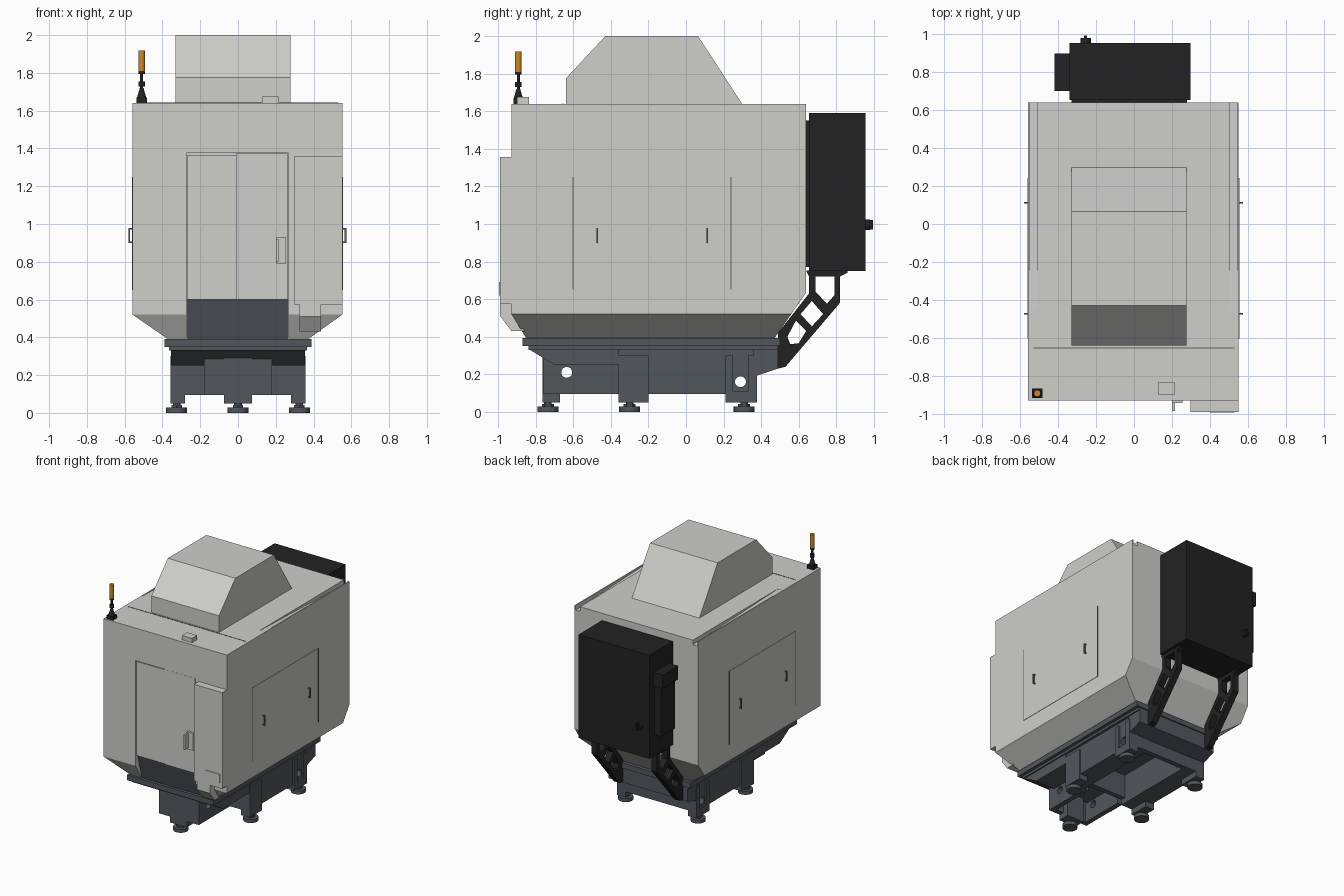
import bpy, bmesh, math
from mathutils import Matrix

if "Cube" in bpy.data.objects:
    bpy.data.objects.remove(bpy.data.objects["Cube"])


def material(name, rgb):
    m = bpy.data.materials.new(name)
    m.diffuse_color = (*rgb, 1)
    m.use_nodes = True
    m.node_tree.nodes["Principled BSDF"].inputs["Base Color"].default_value = m.diffuse_color
    return m


GREY = material("light_grey", (0.62, 0.62, 0.60))
SLATE = material("slate", (0.085, 0.095, 0.11))
BLACK = material("black", (0.016, 0.016, 0.017))
AMBER = material("amber", (0.60, 0.25, 0.02))
SEAM = material("seam_grey", (0.12, 0.12, 0.12))


def finish(name, bm, mat):
    bmesh.ops.recalc_face_normals(bm, faces=bm.faces)
    me = bpy.data.meshes.new(name)
    bm.to_mesh(me)
    bm.free()
    me.materials.append(mat)
    ob = bpy.data.objects.new(name, me)
    bpy.context.collection.objects.link(ob)
    return ob


def box(name, x, y, z, mat):
    bm = bmesh.new()
    bmesh.ops.create_cube(bm, size=1)
    for v in bm.verts:
        for i, r in enumerate((x, y, z)):
            v.co[i] = r[0] if v.co[i] < 0 else r[1]
    return finish(name, bm, mat)


def prism(name, pts, x0, x1, mat):
    """Extrude a (y, z) outline from x0 to x1."""
    bm = bmesh.new()
    a = [bm.verts.new((x0, *p)) for p in pts]
    b = [bm.verts.new((x1, *p)) for p in pts]
    bm.faces.new(a)
    bm.faces.new(b[::-1])
    n = len(pts)
    for i in range(n):
        j = (i + 1) % n
        bm.faces.new((a[i], b[i], b[j], a[j]))
    return finish(name, bm, mat)


def cyl(name, loc, r, h, mat, axis="Z", r2=None, seg=24):
    rot = {"Z": Matrix(), "X": Matrix.Rotation(math.pi / 2, 4, "Y"),
           "Y": Matrix.Rotation(math.pi / 2, 4, "X")}[axis]
    bm = bmesh.new()
    bmesh.ops.create_cone(bm, cap_ends=True, segments=seg, radius1=r,
                          radius2=r if r2 is None else r2, depth=h,
                          matrix=Matrix.Translation(loc) @ rot)
    ob = finish(name, bm, mat)
    select(ob)
    bpy.ops.object.shade_smooth_by_angle(angle=math.radians(40))
    return ob


def select(ob):
    bpy.ops.object.select_all(action="DESELECT")
    ob.select_set(True)
    bpy.context.view_layer.objects.active = ob


def cut(ob, cutter):
    mod = ob.modifiers.new("cut", "BOOLEAN")
    mod.operation = "DIFFERENCE"
    mod.solver = "EXACT"
    mod.object = cutter
    select(ob)
    bpy.ops.object.modifier_apply(modifier=mod.name)
    bpy.data.objects.remove(cutter)


# Enclosure: straight walls with a tapered hopper underneath
bm = bmesh.new()
for s, xs, xb in ((-1, -0.558, -0.37), (1, 0.552, 0.37)):
    for y, z in ((-0.93, 1.64), (0.64, 1.64), (0.64, 0.635), (0.56, 0.52), (-0.93, 0.52)):
        bm.verts.new((xs, y, z))
    for y in (-0.85, 0.47):
        bm.verts.new((xb, y, 0.39))
bmesh.ops.convex_hull(bm, input=bm.verts)
bmesh.ops.dissolve_limit(bm, angle_limit=0.01, verts=bm.verts, edges=bm.edges)
body = finish("enclosure", bm, GREY)

# Door opening and sloping roof gutters
cut(body, prism("opening_cutter", [(-1.1, 1.375), (-0.90, 1.375), (-0.90, 0.60),
                                   (-0.84, 0.37), (-1.1, 0.37)], -0.272, 0.267, GREY))
for x0, x1 in ((-0.550, -0.51), (0.504, 0.544)):
    cut(body, prism("gutter_cutter", [(-0.45, 1.639), (0.7, 1.60), (0.7, 1.7), (-0.45, 1.7)],
                    x0, x1, GREY))

# Sliding doors, tray below them, door handle
box("left_door", (-0.268, -0.01), (-0.918, -0.89), (0.60, 1.365), GREY)
box("right_door", (-0.01, 0.263), (-0.926, -0.89), (0.60, 1.372), GREY)
prism("chip_tray", [(-0.905, 0.602), (-0.845, 0.385), (-0.80, 0.385), (-0.80, 0.602)],
      -0.271, 0.266, SLATE)
box("door_handle_plate", (0.20, 0.255), (-0.945, -0.92), (0.79, 0.93), GREY)
box("door_handle_grip", (0.20, 0.215), (-0.985, -0.945), (0.80, 0.92), GREY)

# Control console with a lower tongue and a small framed plate
box("console", (0.297, 0.552), (-0.99, -0.92), (0.575, 1.358), GREY)
prism("console_tongue", [(-0.99, 0.58), (-0.99, 0.51), (-0.93, 0.43), (-0.86, 0.43), (-0.90, 0.58)],
      0.325, 0.44, GREY)
box("console_plate", (0.40, 0.53), (-0.995, -0.985), (0.62, 0.69), GREY)

# Roof hood, small roof box, roof seam
prism("roof_hood", [(-0.64, 1.63), (-0.64, 1.775), (-0.43, 2.0), (0.065, 2.0), (0.305, 1.63)],
      -0.33, 0.277, GREY)
box("roof_box", (0.127, 0.217), (-0.90, -0.835), (1.63, 1.675), GREY)
box("roof_seam", (-0.53, 0.53), (-0.657, -0.652), (1.635, 1.642), SEAM)

# Side service panels, seams and U handles on both sides
for s, xw in ((-1, -0.558), (1, 0.552)):
    def span(a, b):
        return tuple(sorted((xw + s * a, xw + s * b)))
    box("side_panel", span(-0.01, 0.003), (-0.60, 0.24), (0.65, 1.25), GREY)
    for y in (-0.602, 0.24):
        box("side_seam", span(-0.01, 0.004), (y - 0.003, y + 0.003), (0.65, 1.25), SEAM)
    for y in (-0.472, 0.112):
        box("side_handle_bar", span(0.013, 0.022), (y - 0.004, y + 0.004), (0.90, 0.98), SEAM)
        for z in (0.90, 0.972):
            box("side_handle_leg", span(-0.01, 0.018), (y - 0.004, y + 0.004), (z, z + 0.008), SEAM)

# Signal beacon
bx, by = -0.51, -0.893
box("beacon_base", (bx - 0.028, bx + 0.028), (by - 0.025, by + 0.025), (1.635, 1.67), BLACK)
cyl("beacon_cone", (bx, by, 1.695), 0.024, 0.05, BLACK, r2=0.010)
cyl("beacon_stem", (bx, by, 1.765), 0.008, 0.10, BLACK)
cyl("beacon_joint", (bx, by, 1.742), 0.017, 0.026, BLACK)
cyl("beacon_collar", (bx, by, 1.803), 0.018, 0.016, BLACK, r2=0.016)
cyl("beacon_lamp", (bx, by, 1.864), 0.018, 0.108, AMBER)

# Electrical cabinet on the rear
box("cabinet", (-0.34, 0.297), (0.655, 0.955), (0.75, 1.59), BLACK)
box("cabinet_mount", (-0.33, 0.28), (0.635, 0.66), (0.77, 1.55), BLACK)
box("cooling_unit", (-0.40, -0.335), (0.71, 0.89), (0.92, 1.34), BLACK)
box("cooling_unit_head", (-0.42, -0.335), (0.70, 0.90), (1.32, 1.43), BLACK)
cyl("cabinet_switch", (-0.255, 0.965, 0.995), 0.028, 0.03, BLACK, axis="Y")
box("cabinet_switch_grip", (-0.263, -0.247), (0.975, 0.995), (0.97, 1.02), BLACK)

# Cabinet support arms with three openings each
holes = ([(0.54, 0.40), (0.585, 0.485), (0.64, 0.43), (0.60, 0.365), (0.555, 0.36)],
         [(0.61, 0.52), (0.67, 0.59), (0.73, 0.52), (0.67, 0.455)],
         [(0.69, 0.64), (0.69, 0.72), (0.79, 0.72), (0.79, 0.62), (0.75, 0.575)])
for x in (-0.29, 0.25):
    arm = prism("support_arm", [(0.49, 0.23), (0.53, 0.24), (0.82, 0.58), (0.82, 0.72), (0.86, 0.74),
                                (0.86, 0.752), (0.64, 0.752), (0.655, 0.72), (0.655, 0.63), (0.49, 0.42)],
                x - 0.025, x + 0.025, BLACK)
    for h in holes:
        cut(arm, prism("arm_cutter", h, x - 0.1, x + 0.1, BLACK))

# Base casting: flange, step, front overhang, rear overhang
box("base_flange", (-0.39, 0.39), (-0.87, 0.50), (0.35, 0.392), SLATE)
box("base_step", (-0.365, 0.365), (-0.84, 0.49), (0.33, 0.352), SLATE)
prism("front_overhang", [(-0.84, 0.335), (-0.70, 0.25), (-0.36, 0.25), (-0.36, 0.335)],
      -0.355, 0.355, SLATE)
prism("rear_overhang", [(0.36, 0.335), (0.49, 0.335), (0.49, 0.23), (0.37, 0.19), (0.36, 0.19)],
      -0.355, 0.355, SLATE)

# Base walls, open in the middle, with through holes
for s in (-1, 1):
    def sx(a, b):
        return tuple(sorted((s * a, s * b)))
    beam = box("side_beam", sx(0.18, 0.345), (-0.36, 0.375), (0.095, 0.335), SLATE)
    cut(beam, cyl("hole_cutter", (s * 0.27, 0.29, 0.16), 0.029, 0.4, SLATE, axis="X"))
    web = box("front_web", sx(0.14, 0.18), (-0.76, -0.355), (0.095, 0.29), SLATE)
    cut(web, cyl("hole_cutter", (s * 0.16, -0.635, 0.21), 0.029, 0.2, SLATE, axis="X"))
    for y0, y1 in ((-0.36, -0.20), (0.21, 0.25), (0.33, 0.377)):
        box("side_column", sx(0.28, 0.358), (y0, y1), (0.05, 0.30), SLATE)
    box("rear_column_foot", sx(0.28, 0.358), (0.21, 0.377), (0.05, 0.11), SLATE)
box("front_wall", (-0.18, 0.18), (-0.76, -0.72), (0.095, 0.295), SLATE)
box("front_column", (-0.075, 0.075), (-0.765, -0.67), (0.05, 0.30), SLATE)
box("rear_wall", (-0.20, 0.20), (0.335, 0.375), (0.095, 0.335), SLATE)
box("middle_wall", (-0.20, 0.20), (-0.36, -0.32), (0.14, 0.335), SLATE)

# Five levelling feet
for x, y in ((0, -0.735), (-0.325, -0.30), (0.325, -0.30), (-0.325, 0.31), (0.325, 0.31)):
    cyl("foot_pad", (x, y, 0.014), 0.056, 0.028, SLATE)
    cyl("foot_stem", (x, y, 0.05), 0.02, 0.06, SLATE)
    cyl("foot_bolt", (x, y, 0.034), 0.032, 0.014, SLATE, seg=6)
